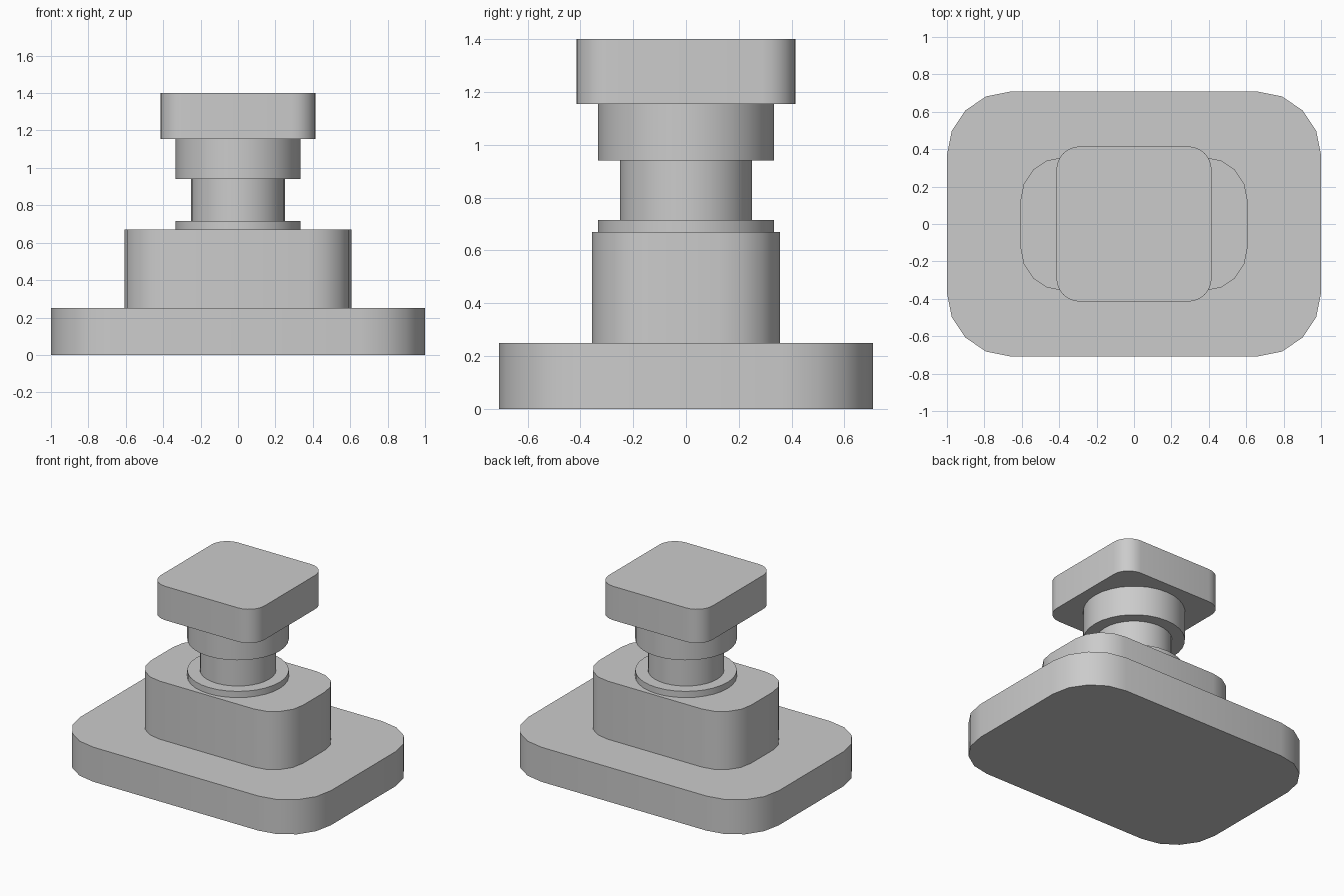
import bpy
import bmesh
from math import cos, sin, pi, radians

cube = bpy.data.objects.get("Cube")
if cube:
    bpy.data.objects.remove(cube, do_unlink=True)

# Single plain grey finish
GREY = (0.6, 0.6, 0.6, 1.0)
grey = bpy.data.materials.new("plain grey")
grey.use_nodes = True
grey.diffuse_color = GREY
grey.node_tree.nodes["Principled BSDF"].inputs["Base Color"].default_value = GREY


def rounded_rect(hx, hy, r, steps):
    """Counter-clockwise outline of a rectangle with rounded corners."""
    points = []
    for quarter, (sx, sy) in enumerate([(1, 1), (-1, 1), (-1, -1), (1, -1)]):
        for i in range(steps + 1):
            a = (quarter + i / steps) * pi / 2
            points.append((sx * (hx - r) + r * cos(a), sy * (hy - r) + r * sin(a)))
    return points


def circle(r, sides=32):
    return [(r * cos(2 * pi * i / sides), r * sin(2 * pi * i / sides)) for i in range(sides)]


def extrude(name, outline, bottom, top):
    """Solid prism with smooth sides and sharp rims."""
    bm = bmesh.new()
    low = [bm.verts.new((x, y, bottom)) for x, y in outline]
    high = [bm.verts.new((x, y, top)) for x, y in outline]
    bm.faces.new(low[::-1])
    bm.faces.new(high)
    for i in range(len(low)):
        j = (i + 1) % len(low)
        bm.faces.new((low[i], low[j], high[j], high[i]))
    mesh = bpy.data.meshes.new(name)
    bm.to_mesh(mesh)
    bm.free()
    mesh.materials.append(grey)
    obj = bpy.data.objects.new(name, mesh)
    bpy.context.collection.objects.link(obj)
    bpy.ops.object.select_all(action="DESELECT")
    obj.select_set(True)
    bpy.context.view_layer.objects.active = obj
    bpy.ops.object.shade_smooth_by_angle(angle=radians(35))
    return obj


# Stepped base
extrude("base_plate", rounded_rect(1.0, 0.708, 0.34, 4), 0, 0.25)
extrude("pedestal_block", rounded_rect(0.607, 0.357, 0.23, 4), 0.25, 0.67)

# Round stem
extrude("lower_flange", circle(0.333), 0.67, 0.715)
extrude("stem", circle(0.25), 0.715, 0.94)
extrude("upper_collar", circle(0.333), 0.94, 1.155)

# Square cap
extrude("top_cap", rounded_rect(0.415, 0.415, 0.125, 6), 1.155, 1.40)
